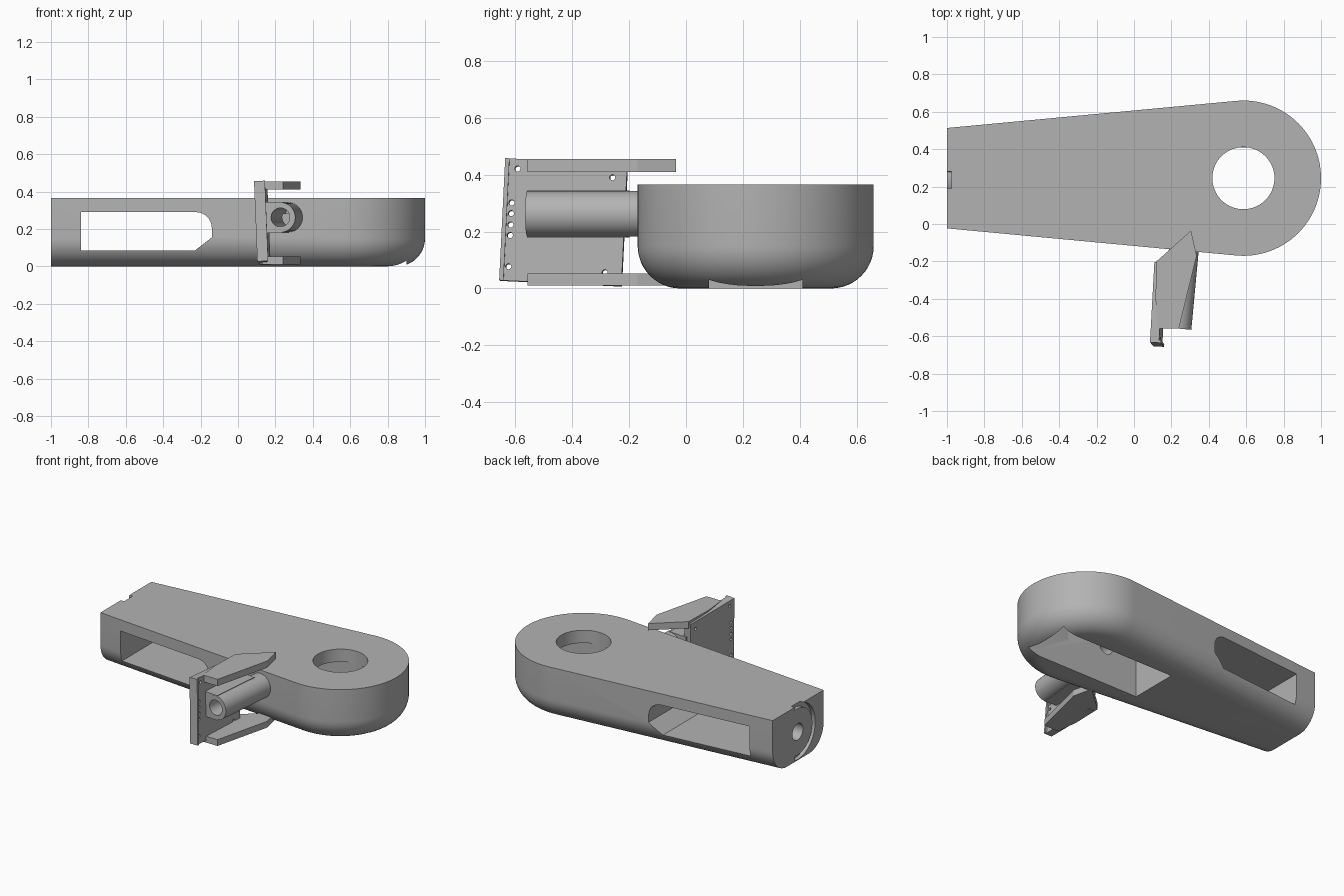
import bpy, bmesh, math
from mathutils import Matrix, Vector

cube = bpy.data.objects.get("Cube")
if cube:
    bpy.data.objects.remove(cube, do_unlink=True)

grey = bpy.data.materials.new("plain grey")
grey.use_nodes = True
COLOUR = (0.45, 0.45, 0.45, 1)
grey.diffuse_color = COLOUR
grey.node_tree.nodes["Principled BSDF"].inputs["Base Color"].default_value = COLOUR


def finish(name, bm, angle=30):
    """Turn a bmesh into a shaded object."""
    bmesh.ops.recalc_face_normals(bm, faces=bm.faces)
    mesh = bpy.data.meshes.new(name)
    bm.to_mesh(mesh)
    bm.free()
    obj = bpy.data.objects.new(name, mesh)
    bpy.context.collection.objects.link(obj)
    mesh.materials.append(grey)
    return obj


def loft(name, rings):
    """Skin closed rings of equal length and cap both ends."""
    bm = bmesh.new()
    rows = [[bm.verts.new(p) for p in ring] for ring in rings]
    n = len(rows[0])
    for a, b in zip(rows, rows[1:]):
        for i in range(n):
            j = (i + 1) % n
            bm.faces.new((a[i], a[j], b[j], b[i]))
    bm.faces.new(rows[0])
    bm.faces.new(rows[-1])
    return finish(name, bm)


def prism(name, points, axis, lo, hi):
    """Extrude a flat outline along x, y or z."""
    place = {"x": lambda u, v, w: (w, u, v),
             "y": lambda u, v, w: (u, w, v),
             "z": lambda u, v, w: (u, v, w)}[axis]
    return loft(name, [[place(u, v, w) for u, v in points] for w in (lo, hi)])


def arc(cu, cv, r, start, end, n):
    return [(cu + r * math.cos(math.radians(start + (end - start) * i / n)),
             cv + r * math.sin(math.radians(start + (end - start) * i / n)))
            for i in range(n + 1)]


def circle(cu, cv, r, n=48):
    return arc(cu, cv, r, 0, 360, n)[:-1]


def box(name, x, y, z):
    return prism(name, [(x[0], y[0]), (x[1], y[0]), (x[1], y[1]), (x[0], y[1])], "z", *z)


def boolean(obj, others, operation="DIFFERENCE"):
    """Apply booleans and remove the helper shapes."""
    for other in others:
        mod = obj.modifiers.new("cut", "BOOLEAN")
        mod.object, mod.operation, mod.solver = other, operation, "EXACT"
        graph = bpy.context.evaluated_depsgraph_get()
        mesh = bpy.data.meshes.new_from_object(obj.evaluated_get(graph))
        obj.modifiers.clear()
        obj.data = mesh
        bpy.data.objects.remove(other, do_unlink=True)


def smooth(obj, angle=30):
    bpy.ops.object.select_all(action="DESELECT")
    obj.select_set(True)
    bpy.context.view_layer.objects.active = obj
    bpy.ops.object.shade_smooth_by_angle(angle=math.radians(angle))


# Tapered housing with one round end and a rounded underside
CX, CY, R, FILLET, TOP = 0.585, 0.245, 0.415, 0.15, 0.365
TAPER = math.radians(5.35)


def outline(inset, z):
    r = R - inset
    half = (r - (CX + 1) * math.sin(TAPER)) / math.cos(TAPER)
    side = 90 + math.degrees(TAPER)
    pts = [(-1, CY - half)] + arc(CX, CY, r, -side, side, 64) + [(-1, CY + half)]
    return [(x, y, z) for x, y in pts]


rings = [outline(FILLET * (1 - math.sin(a)), FILLET * (1 - math.cos(a)))
         for a in (math.pi / 2 * i / 12 for i in range(13))]
rings.append(outline(0, TOP))
housing = loft("housing", rings)

# Side window, underside pocket, top hole and end details
window = [(-0.84, 0.085), (-0.23, 0.085), (-0.14, 0.155)] + arc(-0.225, 0.205, 0.085, 0, 90, 8) + [(-0.84, 0.29)]
AXIS = Matrix.Translation((0.265, -0.15, 0.262)) @ Matrix.Rotation(-TAPER, 4, "Z")


def along_tube(obj):
    obj.data.transform(AXIS)
    return obj


boolean(housing, [
    prism("window_cutter", window, "y", -1, 1),
    box("pocket_cutter", (0.05, 0.9), (0.08, 0.41), (-0.1, 0.28)),
    prism("hole_cutter", circle(CX, CY, 0.166, 64), "z", 0.2, 0.5),
    prism("end_hole_cutter", circle(0.25, 0.19, 0.055), "x", -1.1, -0.8),
    prism("groove_cutter", arc(0.25, 0.19, 0.185, 80, 280, 32) + arc(0.25, 0.19, 0.155, 280, 80, 32),
          "x", -1.1, -0.975),
    along_tube(prism("bore_cutter", circle(0, 0, 0.05), "y", -0.2, 0.35)),
])
smooth(housing)

# Hollow tube standing square to the tapered side
tube = along_tube(prism("tube", circle(0, 0, 0.08), "y", -0.41, 0.03))
boolean(tube, [along_tube(prism("tube_bore", circle(0, 0, 0.05), "y", -0.5, 0.1))])
smooth(tube)

# Block joining the tube to the plate, cleared for the bore
web = along_tube(box("tube_web", (-0.12, 0.01), (-0.409, -0.06), (-0.083, 0.083)))
boolean(web, [along_tube(prism("web_bore", circle(0, 0, 0.07), "y", -0.5, 0.1))])

# Leaning plate with screw holes
plate = box("mounting_plate", (-0.024, 0.024), (-0.215, 0.215), (-0.215, 0.215))
lip = box("plate_lip", (0.02, 0.034), (-0.215, -0.2), (-0.215, 0.215))
boolean(plate, [lip], "UNION")
screws = [(-0.17, 0.18), (0.165, 0.165), (-0.185, 0.06), (-0.185, 0.022),
          (-0.185, -0.018), (-0.185, -0.055), (-0.185, -0.165), (0.155, -0.17)]
boolean(plate, [prism("screw_cutter", circle(y, z, 0.01, 16), "x", -0.1, 0.1) for y, z in screws])
lean = (Matrix.Rotation(math.radians(-3), 4, "Z") @ Matrix.Rotation(math.radians(-2.5), 4, "Y")
        @ Matrix.Rotation(math.radians(-2.7), 4, "X"))
plate.data.transform(Matrix.Translation((0.13, -0.43, 0.232)) @ lean)

# Pointed brackets above and below the tube
bracket = [(0.12, -0.2), (0.305, -0.035), (0.335, -0.17), (0.24, -0.558), (0.13, -0.558), (0.115, -0.4)]
prism("upper_bracket", bracket, "z", 0.41, 0.455)
prism("lower_bracket", bracket, "z", 0.01, 0.052)
